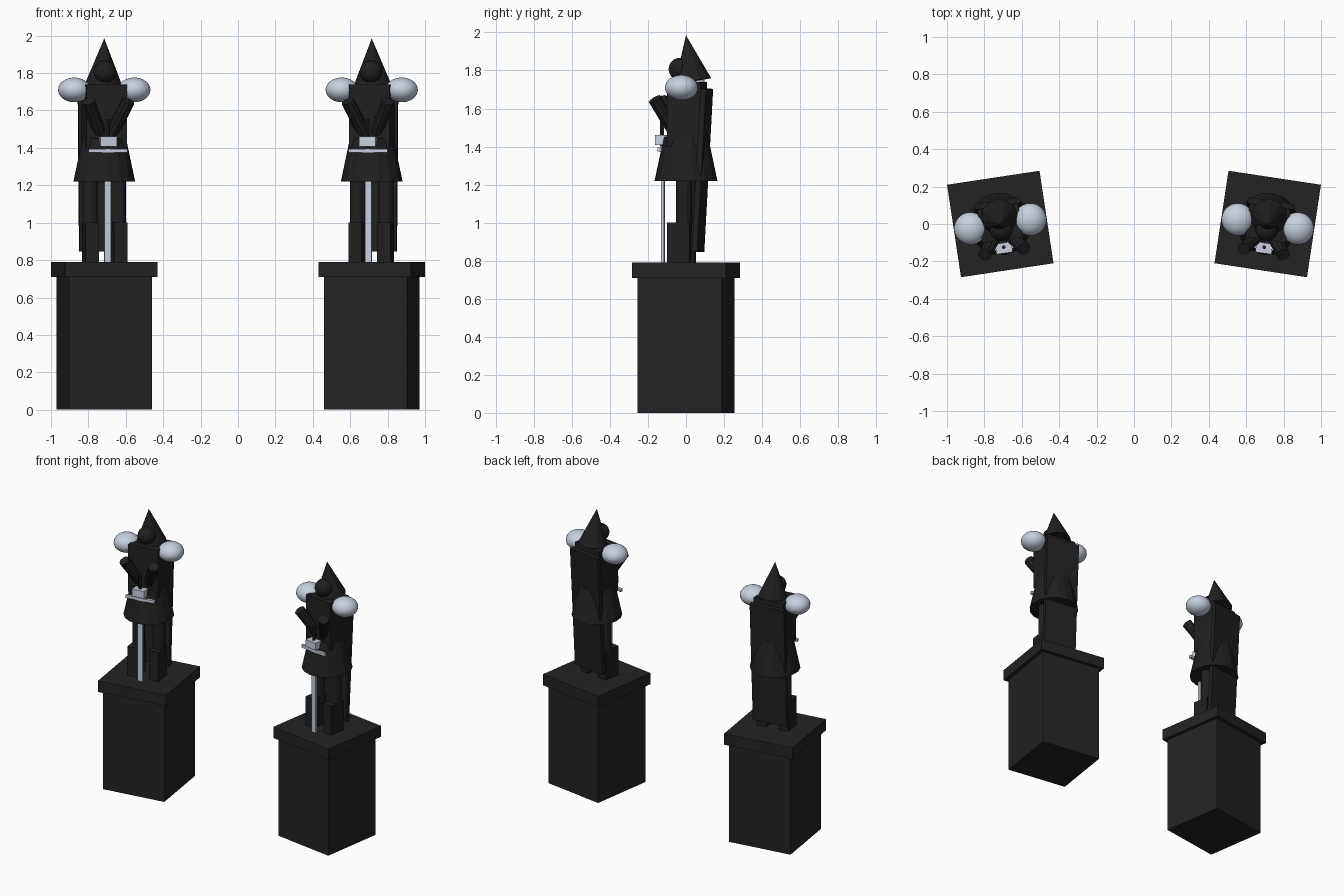
import bpy, bmesh, math
from mathutils import Matrix, Vector

if "Cube" in bpy.data.objects:
    bpy.data.objects.remove(bpy.data.objects["Cube"])


def material(name, rgb):
    m = bpy.data.materials.new(name)
    m.diffuse_color = (*rgb, 1)
    m.use_nodes = True
    m.node_tree.nodes["Principled BSDF"].inputs["Base Color"].default_value = m.diffuse_color
    return m


STONE = material("dark stone", (0.017, 0.017, 0.017))
CLOTH = material("dark cloth", (0.014, 0.014, 0.014))
STEEL = material("pale steel", (0.57, 0.63, 0.73))


def finish(bm, name, mat, frame, smooth=False):
    bm.transform(frame)
    me = bpy.data.meshes.new(name)
    for f in bm.faces:
        f.smooth = smooth
    bm.to_mesh(me)
    bm.free()
    me.materials.append(mat)
    ob = bpy.data.objects.new(name, me)
    bpy.context.collection.objects.link(ob)
    return ob


def box(name, mat, frame, centre, size, tilt=0):
    bm = bmesh.new()
    m = Matrix.Translation(centre) @ Matrix.Rotation(tilt, 4, 'X') @ Matrix.Diagonal((*size, 1))
    bmesh.ops.create_cube(bm, size=1, matrix=m)
    return finish(bm, name, mat, frame)


def cone(name, mat, frame, a, b, ra, rb, sides):
    """Cone or cylinder with its axis from a to b."""
    a, b = Vector(a), Vector(b)
    bm = bmesh.new()
    m = Matrix.Translation((a + b) / 2) @ (b - a).to_track_quat('Z', 'Y').to_matrix().to_4x4()
    bmesh.ops.create_cone(bm, cap_ends=True, segments=sides, radius1=ra, radius2=rb,
                          depth=(b - a).length, matrix=m)
    return finish(bm, name, mat, frame)


def ball(name, mat, frame, centre, radii):
    bm = bmesh.new()
    m = Matrix.Translation(centre) @ Matrix.Diagonal((*radii, 1))
    bmesh.ops.create_uvsphere(bm, u_segments=24, v_segments=16, radius=1, matrix=m)
    return finish(bm, name, mat, frame, smooth=True)


def statue(label, x, angle):
    f = Matrix.Translation((x, 0, 0)) @ Matrix.Rotation(angle, 4, 'Z')
    n = label + "_"

    # plinth
    box(n + "plinth", STONE, f, (0, 0, 0.355), (0.45, 0.45, 0.71))
    box(n + "plinth_cap", STONE, f, (0, 0, 0.75), (0.5, 0.5, 0.08))

    # body, skirt and cape
    box(n + "torso", CLOTH, f, (0, 0.005, 1.57), (0.22, 0.18, 0.34))
    cone(n + "skirt", CLOTH, f, (0, 0, 1.22), (0, 0, 1.45), 0.167, 0.118, 16)
    box(n + "cape", CLOTH, f, (0, 0.087, 1.275), (0.25, 0.03, 0.86), -0.055)

    # paired limbs
    for side, s in (("left", -1), ("right", 1)):
        p = n + side + "_"
        cone(p + "leg", CLOTH, f, (0.075 * s, 0, 0.95), (0.075 * s, 0, 1.3), 0.042, 0.042, 12)
        box(p + "boot", CLOTH, f, (0.078 * s, -0.025, 0.895), (0.072, 0.12, 0.21))
        cone(p + "arm", CLOTH, f, (0.107 * s, -0.15, 1.65), (0.025 * s, -0.045, 1.46),
             0.036, 0.036, 10)
        ball(p + "shoulder_guard", STEEL, f, (0.162 * s, 0, 1.71), (0.087, 0.087, 0.066))

    # head and pointed hood
    ball(n + "head", CLOTH, f, (0, -0.032, 1.807), (0.06, 0.06, 0.06))
    cone(n + "hood", CLOTH, f, (0, 0.037, 1.745), (0, 0, 1.985), 0.098, 0, 12)

    # sword held point down
    box(n + "sword_blade", STEEL, f, (0, -0.122, 1.09), (0.036, 0.014, 0.6))
    box(n + "sword_guard", STEEL, f, (0, -0.126, 1.385), (0.21, 0.02, 0.02))
    box(n + "hands", STEEL, f, (0, -0.13, 1.434), (0.088, 0.056, 0.052))
    cone(n + "sword_grip", CLOTH, f, (0, -0.126, 1.4), (0, -0.126, 1.555), 0.011, 0.011, 5)


statue("left", -0.715, 0.15)
statue("right", 0.715, -0.15)
